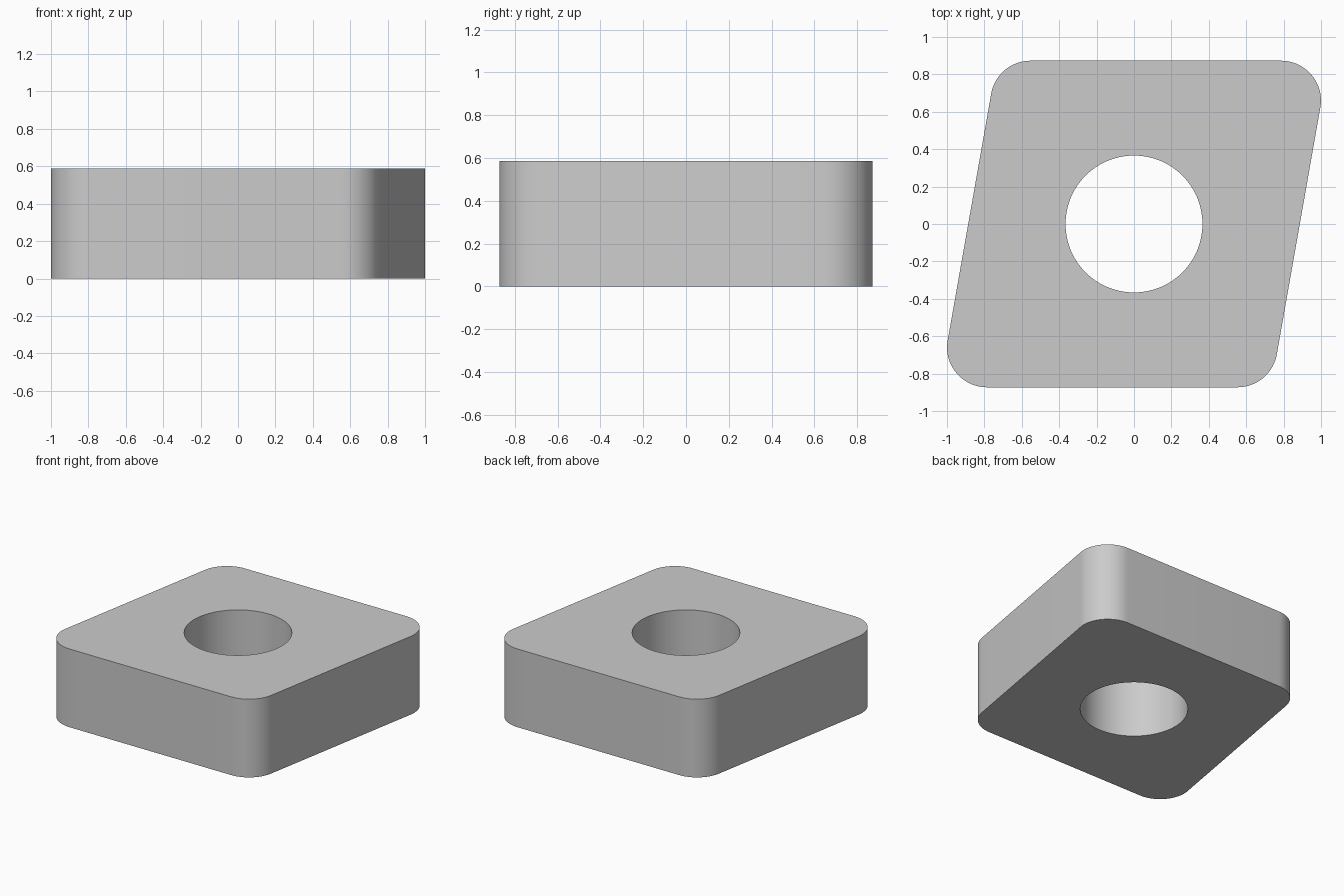
import bpy, bmesh
from math import radians, sin, cos, pi

if "Cube" in bpy.data.objects:
    bpy.data.objects.remove(bpy.data.objects["Cube"])

HEIGHT = 0.587
HALF = 0.873      # distance from centre to each flat side
R = 0.213         # corner radius
HOLE = 0.366
ANGLE = radians(80)


def arc(cx, cy, r, a0, a1, n):
    return [(cx + r * cos(a0 + (a1 - a0) * i / n),
             cy + r * sin(a0 + (a1 - a0) * i / n)) for i in range(n + 1)]


# Rounded rhombus outline: one acute and one obtuse corner, then rotated half a turn
d = HALF - R
slant = ANGLE - pi / 2
acute_x = d * (1 + cos(ANGLE)) / sin(ANGLE)
obtuse_x = -d * (1 - cos(ANGLE)) / sin(ANGLE)
half = (arc(acute_x, d, R, slant, pi / 2, 20)
        + arc(obtuse_x, d, R, pi / 2, pi + slant, 16))
outline = half + [(-x, -y) for x, y in half]
hole = arc(0, 0, HOLE, 0, 2 * pi, 96)[:-1]

# Fill between outline and hole, then extrude to full thickness
bm = bmesh.new()
edges = []
for loop in (outline, hole):
    vs = [bm.verts.new((x, y, 0)) for x, y in loop]
    edges += [bm.edges.new((vs[i - 1], vs[i])) for i in range(len(vs))]
bmesh.ops.triangle_fill(bm, edges=edges, use_beauty=True, normal=(0, 0, 1))
res = bmesh.ops.extrude_face_region(bm, geom=bm.faces[:], use_keep_orig=True)
top = [g for g in res["geom"] if isinstance(g, bmesh.types.BMVert)]
bmesh.ops.translate(bm, verts=top, vec=(0, 0, HEIGHT))
bmesh.ops.recalc_face_normals(bm, faces=bm.faces[:])

mesh = bpy.data.meshes.new("rhombic_insert")
bm.to_mesh(mesh)
bm.free()
insert = bpy.data.objects.new("rhombic_insert", mesh)
bpy.context.collection.objects.link(insert)

# Smooth walls with crisp rims
bpy.context.view_layer.objects.active = insert
insert.select_set(True)
bpy.ops.object.shade_smooth_by_angle(angle=radians(30))
